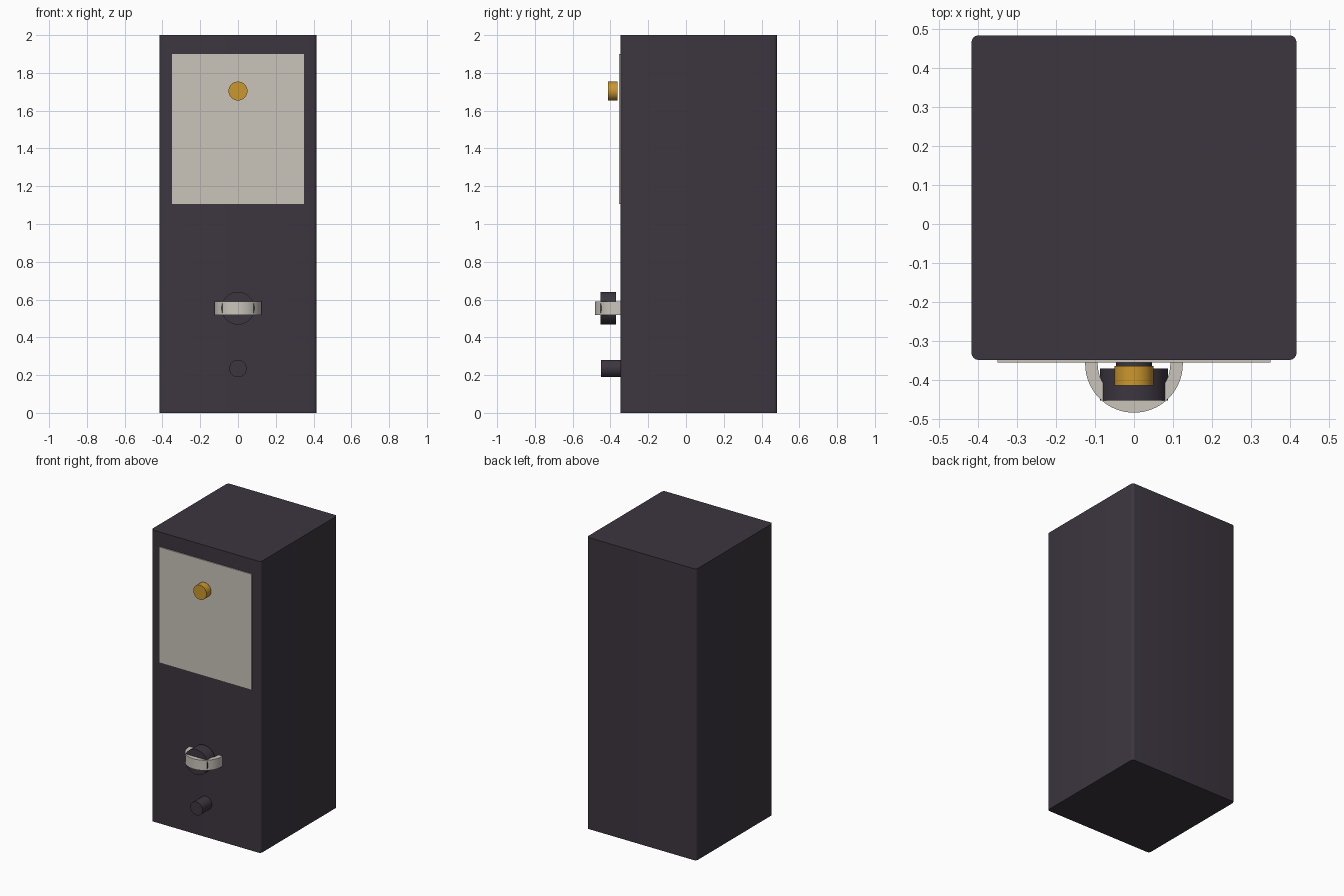
import bpy, bmesh, math
from mathutils import Matrix

if "Cube" in bpy.data.objects:
    bpy.data.objects.remove(bpy.data.objects["Cube"])


def material(name, rgb):
    m = bpy.data.materials.new(name)
    m.diffuse_color = (*rgb, 1)
    m.use_nodes = True
    m.node_tree.nodes["Principled BSDF"].inputs["Base Color"].default_value = m.diffuse_color
    return m


DARK = material("dark_plum", (0.046, 0.037, 0.051))
PALE = material("warm_grey", (0.59, 0.56, 0.50))
GOLD = material("gold", (0.60, 0.31, 0.027))


def finish(name, bm, mat, smooth=True):
    bmesh.ops.recalc_face_normals(bm, faces=bm.faces)
    me = bpy.data.meshes.new(name)
    bm.to_mesh(me)
    bm.free()
    me.materials.append(mat)
    ob = bpy.data.objects.new(name, me)
    bpy.context.collection.objects.link(ob)
    if smooth:
        bpy.ops.object.select_all(action='DESELECT')
        ob.select_set(True)
        bpy.context.view_layer.objects.active = ob
        bpy.ops.object.shade_smooth_by_angle(angle=math.radians(35))
    return ob


def box(name, lo, hi, mat, round_vertical=0):
    bm = bmesh.new()
    bmesh.ops.create_cube(bm, size=1)
    for v in bm.verts:
        v.co = [lo[i] + (v.co[i] + 0.5) * (hi[i] - lo[i]) for i in range(3)]
    if round_vertical:
        edges = [e for e in bm.edges
                 if abs(e.verts[0].co.z - e.verts[1].co.z) > 0.01]
        bmesh.ops.bevel(bm, geom=edges, offset=round_vertical, segments=4,
                        profile=0.5, affect='EDGES')
    return finish(name, bm, mat, bool(round_vertical))


def knob(name, z, radius, y0, y1, mat):
    # cylinder pointing out of the front
    bm = bmesh.new()
    m = Matrix.Translation((0, (y0 + y1) / 2, z)) @ Matrix.Rotation(math.pi / 2, 4, 'X')
    bmesh.ops.create_cone(bm, cap_ends=True, segments=48, radius1=radius,
                          radius2=radius, depth=abs(y1 - y0), matrix=m)
    return finish(name, bm, mat)


def half_ring(name, yc, y_back, z0, z1, r_out, r_in, mat, n=32):
    # flat band curving out from the front, with straight ends into the body
    bm = bmesh.new()
    path = [(1, 0, y_back)]
    path += [(math.cos(math.pi * i / n), math.sin(math.pi * i / n), yc) for i in range(n + 1)]
    path += [(-1, 0, y_back)]
    rows = [[bm.verts.new((r * c, y - r * s, z))
             for r, z in ((r_out, z0), (r_out, z1), (r_in, z1), (r_in, z0))]
            for c, s, y in path]
    for a, b in zip(rows, rows[1:]):
        for k in range(4):
            bm.faces.new((a[k], a[(k + 1) % 4], b[(k + 1) % 4], b[k]))
    bm.faces.new(rows[0])
    bm.faces.new(rows[-1])
    return finish(name, bm, mat)


# Cabinet and front plate
box("cabinet", (-0.416, -0.348, 0), (0.416, 0.483, 2), DARK, 0.018)
box("front_plate", (-0.35, -0.355, 1.105), (0.35, -0.346, 1.9), PALE)

# Front fittings
knob("gold_button", 1.704, 0.05, -0.363, -0.413, GOLD)
knob("round_dial", 0.554, 0.087, -0.37, -0.452, DARK)
half_ring("dial_band", -0.358, -0.347, 0.519, 0.589, 0.125, 0.093, PALE)
knob("lower_peg", 0.235, 0.046, -0.345, -0.451, DARK)
